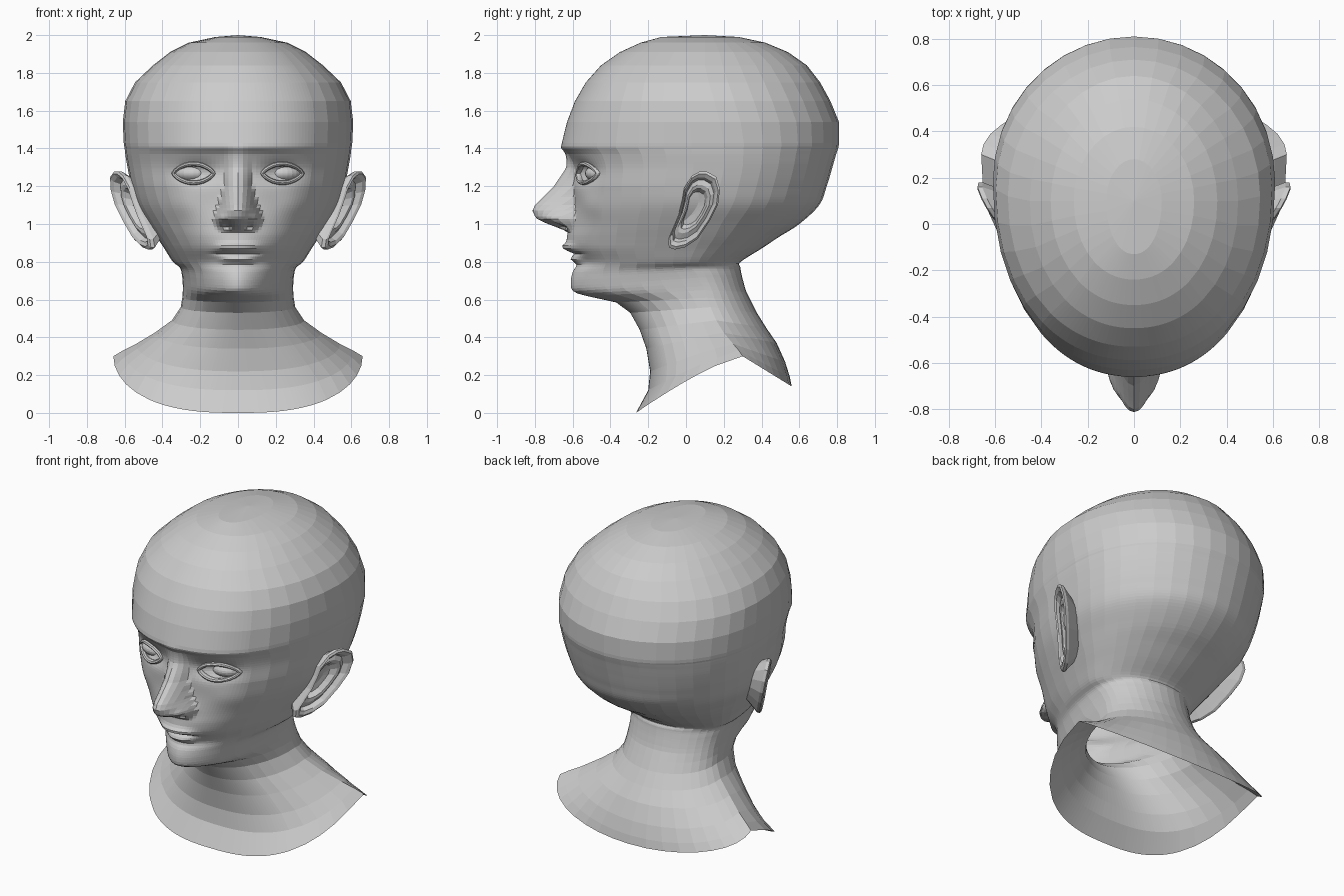
import bpy, bmesh
from math import sin, cos, radians, exp, pi, sqrt
from mathutils import Vector
from mathutils.bvhtree import BVHTree

if "Cube" in bpy.data.objects:
    bpy.data.objects.remove(bpy.data.objects["Cube"])


def lerp(table, v):
    if v <= table[0][0]:
        return table[0][1]
    for (a, fa), (b, fb) in zip(table, table[1:]):
        if v <= b:
            return fa + (fb - fa) * (v - a) / (b - a)
    return table[-1][1]


def add_object(name, bm, mirror=False):
    bmesh.ops.remove_doubles(bm, verts=bm.verts, dist=1e-5)
    bmesh.ops.recalc_face_normals(bm, faces=bm.faces)
    me = bpy.data.meshes.new(name)
    bm.to_mesh(me)
    ob = bpy.data.objects.new(name, me)
    bpy.context.collection.objects.link(ob)
    if mirror:
        ob.modifiers.new("mirror", 'MIRROR').use_mirror_merge = False
    return ob


def loft(rings, closed=False, cap=False):
    bm = bmesh.new()
    vs = [[bm.verts.new(p) for p in r] for r in rings]
    pairs = list(zip(vs, vs[1:])) + ([(vs[-1], vs[0])] if closed else [])
    for a, b in pairs:
        for i in range(len(a)):
            j = (i + 1) % len(a)
            bm.faces.new((a[i], a[j], b[j], b[i]))
    if cap:
        bm.faces.new(vs[-1])
    return bm


# skull rings: z, front y, half width, widest y, back y
skull = [
    (2.0, .1, 0, .1, .1), (1.99, -.13, .12, .1, .28), (1.96, -.24, .26, .1, .42),
    (1.91, -.35, .36, .1, .54), (1.84, -.45, .45, .1, .64), (1.75, -.53, .545, .12, .71),
    (1.65, -.588, .597, .15, .765), (1.54, -.63, .61, .18, .81), (1.43, -.657, .605, .2, .81),
    (1.40, -.655, .6, .2, .805), (1.37, -.625, .597, .2, .795), (1.30, -.60, .585, .2, .775),
    (1.20, -.60, .565, .18, .745), (1.10, -.60, .535, .15, .705), (1.0, -.615, .475, .1, .60),
    (.93, -.63, .43, .08, .49), (.87, -.625, .39, .05, .40), (.80, -.575, .345, .02, .29)]
# chin, neck and shoulder rings: front z, front y, half width, side y, side z, back y, back z
neck = [
    (.745, -.60, .308, .03, .77, .288, .77), (.69, -.61, .297, .06, .73, .295, .73),
    (.645, -.598, .293, .08, .69, .305, .69), (.62, -.53, .292, .1, .65, .32, .64),
    (.585, -.37, .295, .11, .61, .345, .59), (.53, -.295, .303, .13, .56, .375, .53),
    (.44, -.245, .35, .16, .49, .425, .45), (.34, -.21, .44, .2, .425, .48, .37),
    (.22, -.19, .54, .25, .365, .525, .27), (.12, -.2, .61, .28, .33, .55, .19),
    (0.0, -.265, .66, .30, .30, .56, .14)]
keys = [(z, f, w, s, z, b, z) for z, f, w, s, b in skull] + neck

# face features as forward bulges
nose_out = [(.955, 0), (.975, .04), (.995, .105), (1.03, .185), (1.07, .21), (1.1, .2),
            (1.2, .10), (1.3, .035), (1.38, .01), (1.42, 0)]
nose_wide = [(.97, .11), (1.03, .13), (1.1, .10), (1.2, .075), (1.38, .06)]
squareness = [(0, 2.6), (.4, 2.1), (.65, 1.75), (.9, 1.9), (1.2, 2.2), (2, 2.1)]
bumps = [  # x, z, x spread, z spread, amount
    (.22, 1.275, .11, .055, -.04), (.095, 1.03, .025, .03, .025), (.055, .99, .022, .012, -.05),
    (.3, 1.1, .09, .07, .015)]
lips = [(.877, .11, .02, .03), (.842, .13, .01, -.018), (.812, .09, .018, .03)]


def bulge(x, z):
    x = abs(x)
    r = x / lerp(nose_wide, z)
    d = lerp(nose_out, z) * max(0, 1 - r * r)
    for bx, bz, sx, sz, a in bumps:
        d += a * exp(-((x - bx) / sx) ** 2 - ((z - bz) / sz) ** 2)
    for bz, sx, sz, a in lips:
        d += a * exp(-(x / sx) ** 4 - ((z - bz) / sz) ** 2)
    return d


half = [2.0 * i for i in range(21)] + [50.0 + 10 * i for i in range(14)]
angles = [radians(a) for a in half + [-a for a in reversed(half[1:-1])]]


def ring(k):
    zf, yf, w, ys, zs, yb, zb = k
    pts = []
    for t in angles:
        c, s = cos(t), sin(t)
        p = lerp(squareness, zf) if c > 0 else 2.0
        e, ye, ze = abs(c), (yf if c > 0 else yb), (zf if c > 0 else zb)
        x = w * abs(s) ** (2 / p) * (1 if s >= 0 else -1)
        y = ys + (ye - ys) * e ** (2 / p)
        z = zs + (ze - zs) * e
        if c > 0:
            y -= bulge(x, z)
        pts.append((x, y, z))
    return pts


# head and neck as one open shell, finer over the face
rings = []
for i in range(len(keys) - 1):
    k0, k1, k2, k3 = (keys[max(0, min(len(keys) - 1, i + d))] for d in (-1, 0, 1, 2))
    face = .64 < k1[0] < 1.44
    n = max(1, round((k1[0] - k2[0]) / .014)) if face else 1
    for j in range(n):
        u = j / n
        rings.append(ring([.5 * (2 * b + (c - a) * u + (2 * a - 5 * b + 4 * c - d) * u * u
                                 + (3 * b - a - 3 * c + d) * u ** 3)
                           for a, b, c, d in zip(k0, k1, k2, k3)]))
rings.append(ring(keys[-1]))
shell = loft(rings)
bvh = BVHTree.FromBMesh(shell)
add_object("head_and_neck", shell)


def face_y(x, z):
    return bvh.ray_cast(Vector((x, -3, z)), Vector((0, 1, 0)))[0].y


# eyeballs
EX, EZ = .235, 1.268
bm = bmesh.new()
bmesh.ops.create_uvsphere(bm, u_segments=24, v_segments=16, radius=1)
for v in bm.verts:
    v.co = Vector((EX + v.co.x * .105, face_y(EX, EZ) + .078 + v.co.y * .105, EZ + v.co.z * .056))
add_object("eyeballs", bm, True)

# eyelids: almond tubes lying on the face
lid = []
for i in range(28):
    a = 2 * pi * i / 28
    ca, sa = cos(a), sin(a)
    x, z = EX + .105 * ca, EZ + .05 * sa * sqrt(abs(sa))
    y = face_y(x, z) - .01 * abs(sa)
    lid.append([(x + .012 * ca * cos(q), y + .018 * sin(q), z + .012 * sa * cos(q))
                for q in (pi * k / 4 for k in range(8))])
add_object("eyelids", loft(lid, closed=True), True)

# ears: an outline in the side plane, stepped in for rim and hollow
outline = [(-.09, .875), (-.095, .92), (-.04, 1.05), (-.02, 1.13), (-.01, 1.19), (.03, 1.255),
           (.07, 1.277), (.11, 1.278), (.16, 1.25), (.18, 1.185), (.17, 1.105), (.125, 1.015),
           (.06, .92), (-.005, .877), (-.06, .865)]
steps = [(.65, -.1), (.92, -.03), (1.0, -.01), (1.0, .01), (.93, .018), (.83, .008),
         (.76, -.02), (.62, -.008), (.52, -.012), (.42, -.045), (.2, -.05)]
ear = []
for k, off in steps:
    r = []
    for y, z in outline:
        y, z = .045 + (y - .045) * k, 1.09 + (z - 1.09) * k
        r.append((.57 + .53 * y + .22 * (z - 1.2) + off, y, z))
    ear.append(r)
add_object("ears", loft(ear, cap=True), True)
